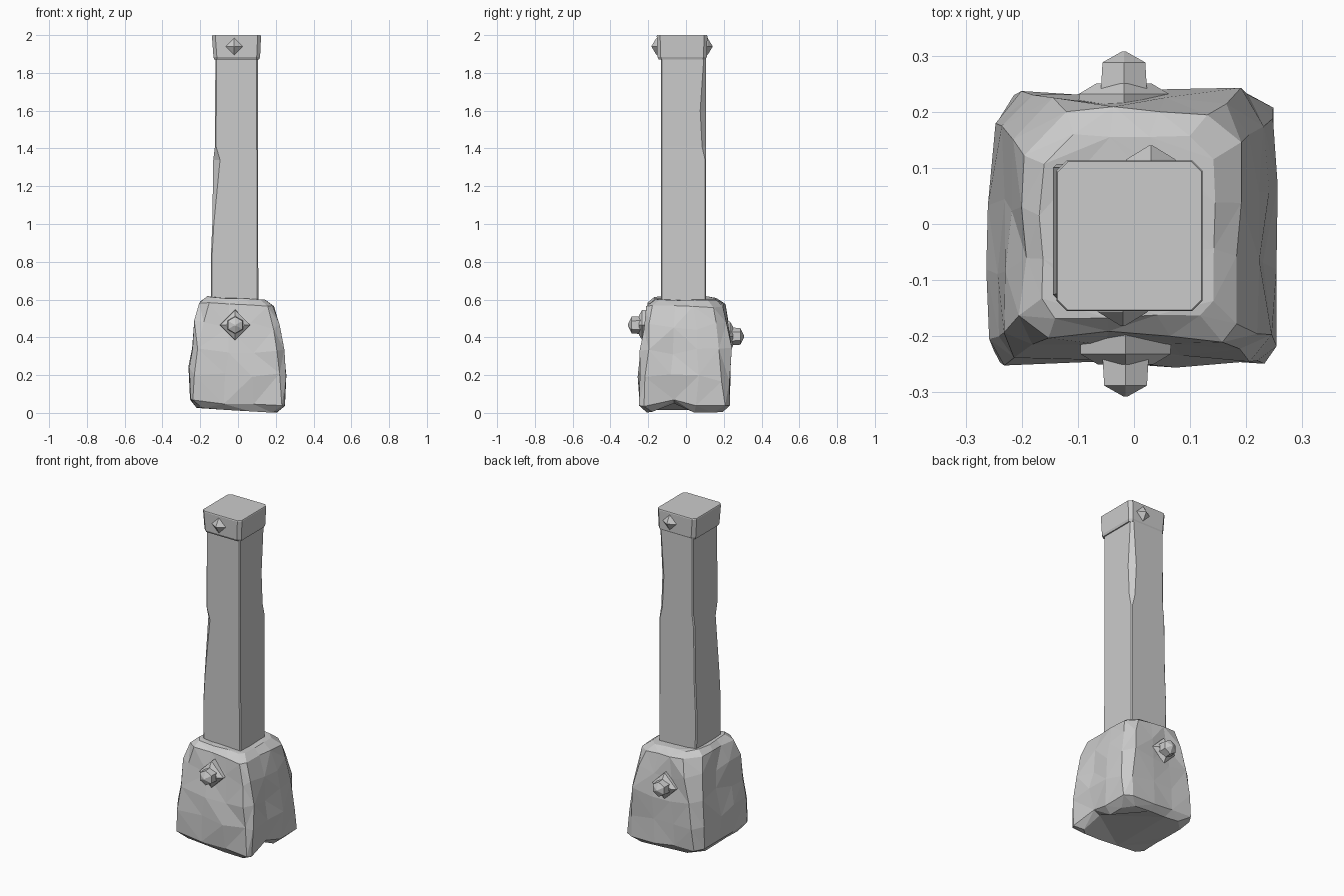
import bpy, bmesh, math, random
from mathutils import Matrix, Vector

random.seed(7)
cube = bpy.data.objects.get("Cube")
if cube:
    bpy.data.objects.remove(cube)


def make_material(name, value):
    mat = bpy.data.materials.new(name)
    mat.use_nodes = True
    colour = (value, value, value, 1)
    mat.diffuse_color = colour
    mat.node_tree.nodes["Principled BSDF"].inputs["Base Color"].default_value = colour
    return mat


grey = make_material("stone grey", 0.6)


def finish(bm, name):
    bmesh.ops.recalc_face_normals(bm, faces=bm.faces)
    mesh = bpy.data.meshes.new(name)
    bm.to_mesh(mesh)
    bm.free()
    mesh.materials.append(grey)
    obj = bpy.data.objects.new(name, mesh)
    bpy.context.collection.objects.link(obj)
    return obj


def loft(rings):
    """Skin a stack of equal-length point rings and close both ends."""
    bm = bmesh.new()
    rows = [[bm.verts.new(p) for p in ring] for ring in rings]
    count = len(rows[0])
    for low, high in zip(rows, rows[1:]):
        for i in range(count):
            j = (i + 1) % count
            bm.faces.new((low[i], low[j], high[j], high[i]))
    bm.faces.new(rows[0][::-1])
    bm.faces.new(rows[-1])
    return bm


def cut_rect(x0, x1, y0, y1, z, cuts):
    """Rectangle with chamfers: front left, front right, back right, back left."""
    a, b, c, d = cuts
    return [Vector(p + (z,)) for p in (
        (x0, y0 + a), (x0 + a, y0), (x1 - b, y0), (x1, y0 + b),
        (x1, y1 - c), (x1 - c, y1), (x0 + d, y1), (x0, y1 - d))]


def split_sides(ring):
    """Add two points along each long side of a chamfered rectangle."""
    out = []
    for i, p in enumerate(ring):
        out.append(p)
        if i % 2:
            q = ring[(i + 1) % len(ring)]
            out += [p.lerp(q, 0.36), p.lerp(q, 0.68)]
    return out


# Rough boulder base: x0, x1, y0, y1, height, corner chamfer
base_profile = [
    (-0.22, 0.21, -0.21, 0.20, 0.015, 0.05),
    (-0.255, 0.245, -0.245, 0.235, 0.05, 0.035),
    (-0.255, 0.25, -0.245, 0.24, 0.20, 0.045),
    (-0.24, 0.235, -0.235, 0.235, 0.34, 0.05),
    (-0.225, 0.213, -0.222, 0.222, 0.47, 0.05),
    (-0.20, 0.19, -0.20, 0.20, 0.575, 0.055),
    (-0.165, 0.145, -0.165, 0.16, 0.605, 0.04),
]
rings = []
for level, (x0, x1, y0, y1, z, cut) in enumerate(base_profile):
    cuts = [cut * f for f in (0.7, 0.6, 1.1, 1.4)]
    ring = split_sides(cut_rect(x0, x1, y0, y1, z, cuts))
    for p in ring:
        size = 0.005 if level in (0, 6) else 0.011
        p.x += random.uniform(-size, size)
        p.y += random.uniform(-size, size)
        p.z += random.uniform(-size, size) * (2.2 if 1 < level < 5 else 0.7)
        # The top leans down and the foot tilts towards the right-hand edge
        p.z -= 0.06 * p.x
    rings.append(ring)
# Notch broken out of the lower edge of the +x side
for ring, rise in zip(rings[:2], (0.045, 0.035)):
    ring[6].z += rise
    ring[6].x -= 0.02
bm = loft(rings)
bmesh.ops.triangulate(bm, faces=bm.faces, quad_method='SHORT_EDGE')
finish(bm, "boulder_base")

# Square post, with a chipped front edge and a worn back edge
post_profile = [
    # x0, x1, height, front-left chip, back-right wear
    (-0.142, 0.108, 0.56, 0.006, 0.006),
    (-0.144, 0.107, 0.82, 0.006, 0.006),
    (-0.136, 0.106, 1.00, 0.008, 0.006),
    (-0.131, 0.106, 1.34, 0.036, 0.006),
    (-0.122, 0.105, 1.41, 0.006, 0.022),
    (-0.121, 0.105, 1.60, 0.006, 0.032),
    (-0.120, 0.105, 1.89, 0.006, 0.012),
]
finish(loft([cut_rect(x0, x1, -0.132, 0.107, z, (chip, 0.006, wear, 0.006))
             for x0, x1, z, chip, wear in post_profile]), "square_post")

# Cap block with trimmed corners and a slightly narrower foot
finish(loft([
    cut_rect(-0.126, 0.112, -0.145, 0.104, 1.872, (0.015,) * 4),
    cut_rect(-0.130, 0.117, -0.152, 0.111, 1.885, (0.018,) * 4),
    cut_rect(-0.138, 0.122, -0.155, 0.113, 1.995, (0.018,) * 4),
    cut_rect(-0.136, 0.120, -0.153, 0.111, 2.000, (0.018,) * 4),
]), "cap_block")


def turned(name, place, facing, steps, sides, turn=0.0):
    """Faceted stud: steps of (distance out, radius) along the y axis."""
    rings = []
    for out, radius in steps:
        rings.append([Vector((radius * math.cos(turn + math.tau * i / sides),
                              facing * out,
                              radius * math.sin(turn + math.tau * i / sides)))
                      for i in range(sides)])
    bm = loft(rings)
    bmesh.ops.translate(bm, verts=bm.verts, vec=place)
    return finish(bm, name)


# Bolts on the base: diamond washer and pointed head
for side, facing, x, y, z in (("front", -1, -0.015, -0.19, 0.465),
                              ("back", 1, -0.018, 0.19, 0.405)):
    turned(side + "_washer", (x, y, z), facing,
           [(0, 0.082), (0.042, 0.08), (0.06, 0.05)], 4)
    turned(side + "_bolt", (x, y, z), facing,
           [(0.04, 0.048), (0.098, 0.044), (0.117, 0.005)], 6, math.pi / 6)

# Small pyramid studs on the cap
for side, facing, x, y in (("front", -1, -0.02, -0.145), ("back", 1, 0.03, 0.103)):
    turned(side + "_cap_stud", (x, y, 1.94), facing,
           [(0, 0.05), (0.012, 0.044), (0.037, 0.003)], 4)
